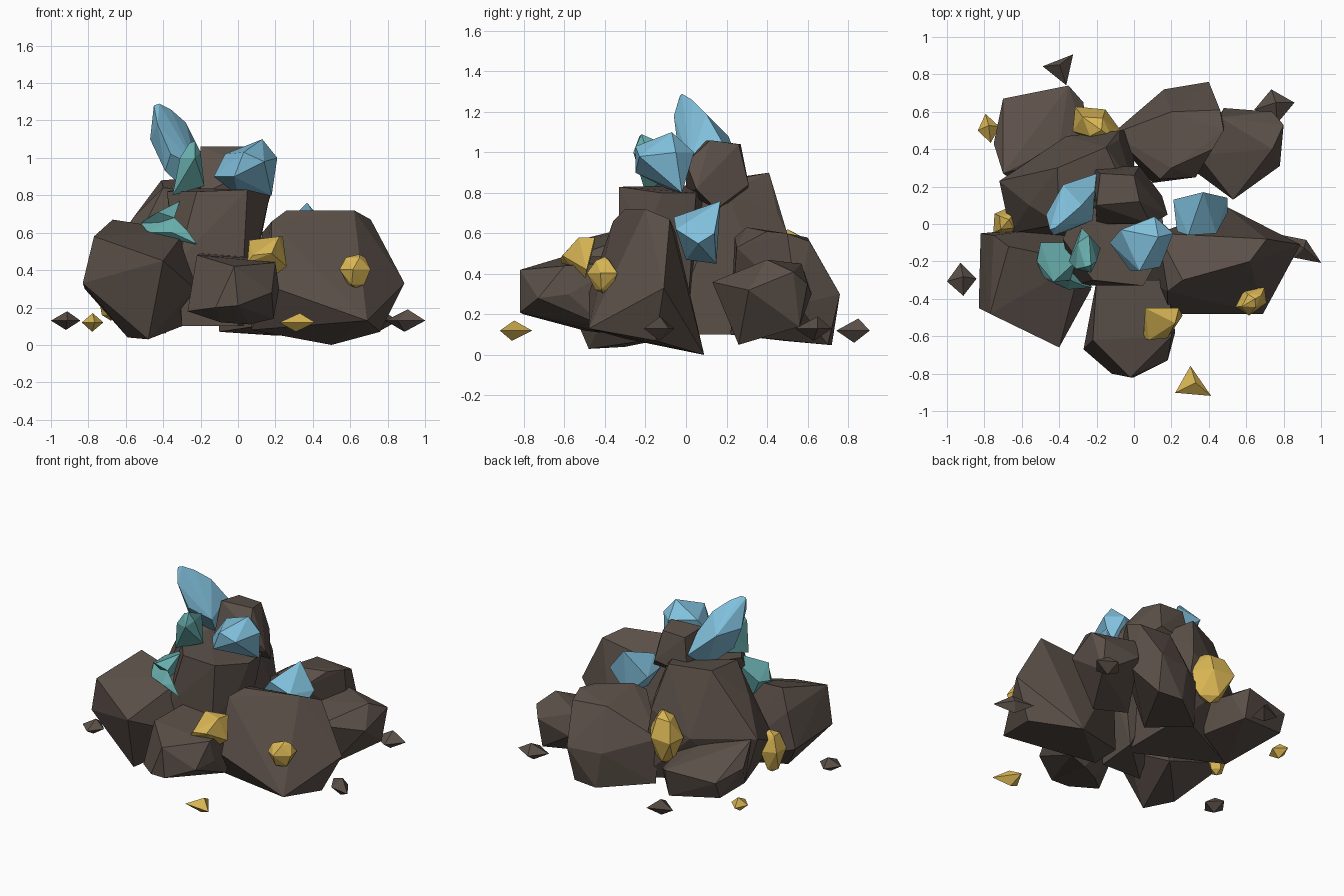
import bpy
import bmesh
import math
import random
from mathutils import Vector, Matrix

random.seed(7)

default_cube = bpy.data.objects.get("Cube")
if default_cube:
    bpy.data.objects.remove(default_cube, do_unlink=True)


def make_material(name, red, green, blue):
    material = bpy.data.materials.new(name)
    material.use_nodes = True
    colour = (red, green, blue, 1)
    material.diffuse_color = colour
    material.node_tree.nodes["Principled BSDF"].inputs["Base Color"].default_value = colour
    return material


stone = make_material("brown stone", .105, .08, .066)
gold = make_material("gold ore", .7, .47, .09)
blue = make_material("sky blue crystal", .22, .53, .72)
teal = make_material("teal crystal", .14, .43, .42)


def faceted(name, material, *corners):
    """Build a flat-faced convex solid wrapped around its corner points."""
    bm = bmesh.new()
    for corner in corners:
        bm.verts.new(corner)
    result = bmesh.ops.convex_hull(bm, input=bm.verts[:])
    spare = {item for item in result["geom_interior"] + result["geom_unused"]
             if isinstance(item, bmesh.types.BMVert)}
    bmesh.ops.delete(bm, geom=list(spare), context="VERTS")
    bmesh.ops.dissolve_limit(bm, angle_limit=math.radians(3),
                             verts=bm.verts[:], edges=bm.edges[:])
    bmesh.ops.recalc_face_normals(bm, faces=bm.faces[:])
    mesh = bpy.data.meshes.new(name)
    bm.to_mesh(mesh)
    bm.free()
    mesh.materials.append(material)
    solid = bpy.data.objects.new(name, mesh)
    bpy.context.collection.objects.link(solid)
    return solid


def ring(radius, height, sides, turn=0):
    """Corner points of a slightly uneven polygon."""
    points = []
    for step in range(sides):
        angle = math.tau * step / sides + turn
        reach = radius * random.uniform(.85, 1)
        points.append(Vector((math.cos(angle) * reach, math.sin(angle) * reach, height)))
    return points


def placed(points, centre, half_size, spin):
    """Scale unit points, spin them about the vertical and move them."""
    turn = Matrix.Rotation(math.radians(spin), 3, "Z")
    stretch = Matrix.Diagonal(half_size)
    return [Vector(centre) + turn @ (stretch @ point) for point in points]


def nugget(name, centre, half_size, spin=0):
    points = ring(.65, .8, 4) + ring(1.1, .1, 5, .4) + ring(.6, -.8, 4, .7)
    points += [Vector((.2, 0, 1)), Vector((0, 0, -1))]
    return faceted(name, gold, *placed(points, centre, half_size, spin))


def chip(name, material, centre, half_size, spin=0, sides=4):
    points = ring(1.05, 0, sides) + [Vector((.1, .2, 1)), Vector((0, 0, -1))]
    return faceted(name, material, *placed(points, centre, half_size, spin))


# Core boulders
faceted("core_back_boulder", stone,
        (-.41, .3, .88), (-.15, .41, .9), (-.1, .3, .88), (-.4, 0, .84),
        (-.72, .23, .45), (-.36, .47, .45), (-.08, .45, .7), (-.08, .5, .6),
        (-.56, .1, .68), (-.66, -.05, .32), (0, .2, .8), (-.6, .2, .1),
        (0, .5, .1), (0, -.1, .1))
faceted("core_front_boulder", stone,
        (-.22, -.3, .82), (.05, -.33, .83), (.17, -.12, .8), (.15, .05, .8),
        (.12, -.2, .58), (.03, -.33, .45), (-.32, -.33, .45), (-.38, -.08, .82),
        (-.3, -.3, .1), (0, -.31, .1), (.03, 0, .1), (-.3, .1, .84))
faceted("summit_boulder", stone,
        (-.2, .1, 1.06), (.03, .12, 1.06), (-.18, .27, 1.04), (0, .26, 1.04),
        (.09, 0, .95), (.18, .05, .82), (.03, .31, .84), (-.22, .3, .8),
        (.15, .15, .72), (-.2, 0, .8))

# Outer boulders
faceted("left_facing_front_boulder", stone,
        (-.67, -.12, .67), (-.28, -.2, .61), (-.77, -.48, .58), (-.75, -.06, .54),
        (-.82, -.05, .3), (-.83, -.45, .33), (-.48, -.48, .03), (-.4, -.66, .45),
        (-.23, -.35, .3), (-.59, -.3, .04), (-.3, 0, .1))
faceted("front_boulder", stone,
        (-.22, -.62, .48), (.2, -.6, .44), (.22, -.58, .3), (-.02, -.82, .42),
        (0, -.82, .21), (-.12, -.8, .2), (-.27, -.67, .18), (.18, -.73, .28),
        (.06, -.42, .11), (-.09, -.5, .12), (.19, -.3, .46), (-.2, -.3, .49),
        (.19, -.4, .14))
faceted("large_side_boulder", stone,
        (.18, -.36, .66), (.26, -.3, .72), (.62, -.2, .72), (.71, -.08, .67),
        (.89, -.11, .33), (.69, -.48, .13), (.76, -.15, .07), (.18, -.48, .31),
        (.5, .09, 0), (.13, -.05, .6), (.07, -.3, .08), (.07, -.1, .09))
faceted("back_boulder", stone,
        (.16, .72, .3), (.4, .76, .3), (.2, .72, .05), (.38, .7, .05),
        (.48, .5, .6), (.46, .61, .56), (.48, .55, .25), (.33, .25, .53),
        (.2, .3, .63), (.14, .24, .58), (.42, .4, .61), (.2, .6, .58),
        (-.12, .48, .39), (-.1, .48, .07), (.1, .22, .1))
faceted("back_side_boulder", stone,
        (.48, .62, .3), (.74, .6, .35), (.8, .53, .41), (.74, .4, .47),
        (.78, .31, .32), (.53, .13, .36), (.56, .26, .05), (.73, .56, .14),
        (.34, .37, .4), (.46, .57, .45), (.3, .3, .1))
faceted("back_corner_boulder", stone,
        (-.7, .67, .3), (-.35, .74, .33), (-.27, .65, .29), (-.75, .43, .33),
        (-.7, .27, .46), (-.4, .42, .4), (-.25, .4, .34), (-.7, .62, .18),
        (-.35, .69, .13), (-.6, .2, .1), (-.25, .4, .1))

# Blue crystals
faceted("tall_blue_crystal", blue,
        (-.45, -.03, 1.28), (-.42, -.02, 1.29), (-.36, .03, 1.26), (-.28, .1, 1.19),
        (-.21, .18, 1.05), (-.2, .27, .92), (-.38, .21, 1.08), (-.47, .05, 1.1),
        (-.43, -.06, 1.18), (-.36, -.04, 1.02), (-.22, .02, .95), (-.39, .02, .93),
        (-.25, .12, .8))
faceted("upper_blue_crystal", blue,
        (.13, -.07, 1.1), (.21, -.05, 1), (.11, .04, 1), (-.07, -.03, 1.02),
        (-.13, -.1, .9), (-.02, -.25, .9), (.03, -.25, 1.03), (.14, -.23, .98),
        (.18, -.02, .8), (0, -.05, .8))
faceted("side_blue_crystal", blue,
        (.37, .17, .76), (.21, .13, .6), (.23, -.04, .6), (.29, -.06, .68),
        (.44, -.05, .62), (.5, .06, .55), (.5, .14, .6), (.36, .15, .45),
        (.3, 0, .47))

# Teal crystals, the leaning one forked into two points
faceted("upright_teal_crystal", teal,
        (-.26, -.23, 1.08), (-.23, -.22, 1.09), (-.2, -.2, 1.03), (-.31, -.24, 1),
        (-.35, -.2, .8), (-.18, -.13, .85), (-.23, -.26, 1), (-.28, -.02, .85),
        (-.24, -.06, 1.02), (-.3, -.1, 1))
faceted("leaning_teal_crystal_upper", teal,
        (-.31, -.2, .77), (-.34, -.3, .68), (-.43, -.31, .71), (-.52, -.2, .65),
        (-.5, -.1, .67), (-.35, -.1, .75), (-.4, -.15, .5))
faceted("leaning_teal_crystal_lower", teal,
        (-.22, -.34, .54), (-.27, -.33, .61), (-.34, -.3, .68), (-.52, -.2, .65),
        (-.48, -.29, .6), (-.35, -.35, .6), (-.4, -.15, .5))

# Gold nuggets set into the boulders
faceted("front_nugget", gold,
        (.06, -.45, .56), (.24, -.45, .58), (.26, -.49, .42), (.18, -.5, .36),
        (.05, -.61, .44), (.08, -.62, .48), (.18, -.61, .49), (.22, -.53, .58))
nugget("side_nugget", (.63, -.41, .395), (.1, .07, .09), 30)
nugget("back_nugget", (-.2, .52, .44), (.16, .1, .18), -35)
nugget("flank_nugget", (-.68, .01, .28), (.09, .08, .15), 50)

# Loose chips on the ground
chip("front_gold_chip", gold, (.31, -.86, .12), (.12, .1, .05), -30, 3)
chip("back_gold_chip", gold, (-.78, .51, .12), (.06, .08, .05), 10)
chip("front_stone_chip", stone, (-.92, -.3, .13), (.08, .09, .05), 5)
chip("side_stone_chip", stone, (.89, -.13, .13), (.13, .06, .06), -35)
chip("back_stone_chip", stone, (-.39, .83, .12), (.11, .1, .06), 50, 3)
chip("corner_stone_chip", stone, (.75, .63, .13), (.11, .09, .06), 10)
